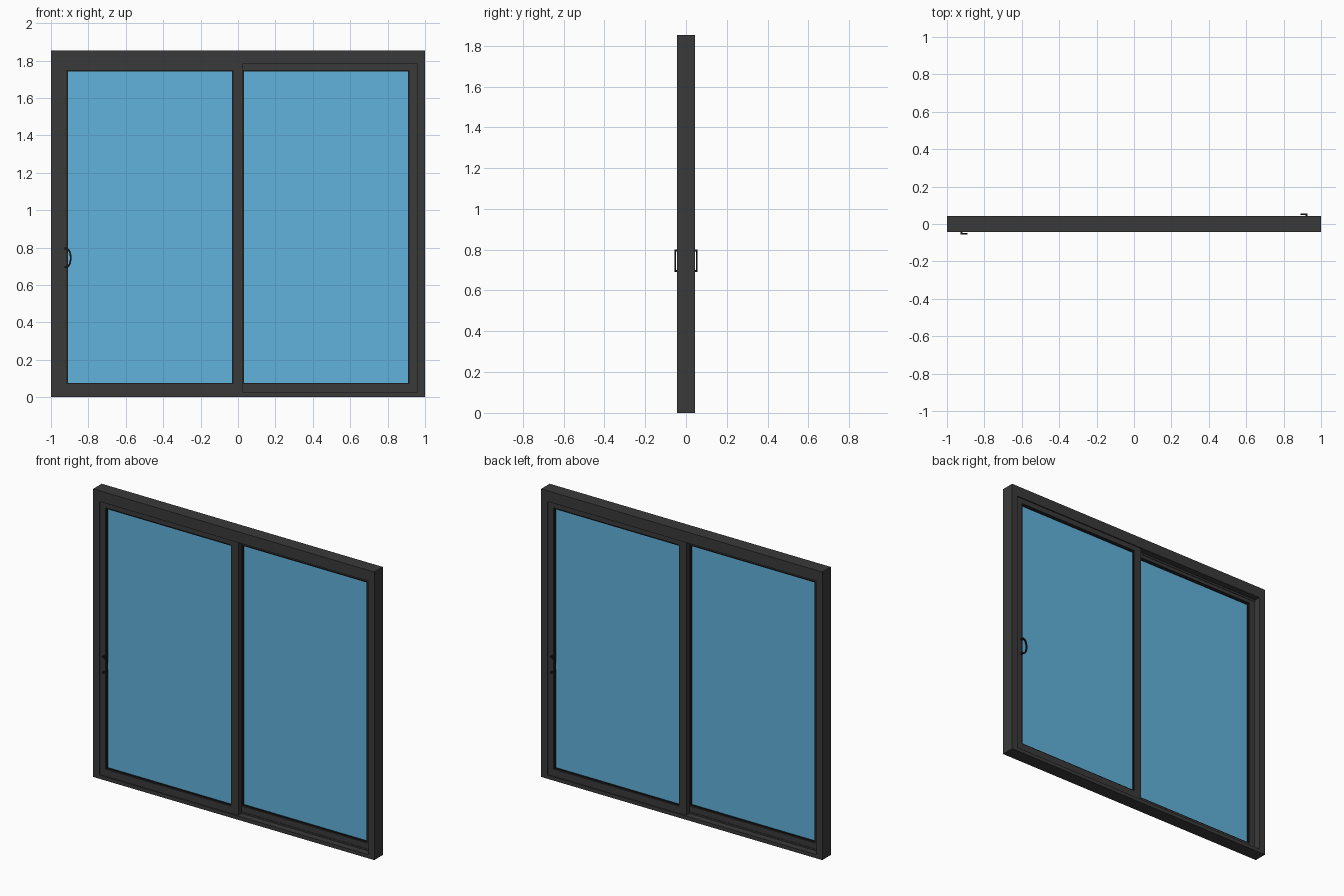
import bpy, bmesh, math

if "Cube" in bpy.data.objects:
    bpy.data.objects.remove(bpy.data.objects["Cube"])


def material(name, color):
    m = bpy.data.materials.new(name)
    m.diffuse_color = color
    m.use_nodes = True
    m.node_tree.nodes["Principled BSDF"].inputs["Base Color"].default_value = m.diffuse_color
    return m


FRAME = material("dark_metal", (0.042, 0.042, 0.042, 1))
BLACK = material("black_trim", (0.012, 0.012, 0.012, 1))
GLASS = material("blue_glass", (0.12, 0.45, 0.72, 0.65))


def finish(name, bm, mat):
    bmesh.ops.recalc_face_normals(bm, faces=bm.faces)
    me = bpy.data.meshes.new(name)
    bm.to_mesh(me)
    bm.free()
    me.materials.append(mat)
    ob = bpy.data.objects.new(name, me)
    bpy.context.collection.objects.link(ob)
    return ob


def box(bm, x, y, z):
    v = [bm.verts.new((a, b, c)) for a in x for b in y for c in z]
    for f in ((0, 1, 3, 2), (4, 6, 7, 5), (0, 4, 5, 1), (2, 3, 7, 6), (0, 2, 6, 4), (1, 5, 7, 3)):
        bm.faces.new([v[i] for i in f])


def ring(name, outer, inner, y, mat):
    """Rectangular border; outer and inner are (x0, x1, z0, z1)."""
    bm = bmesh.new()
    loops = []
    for x0, x1, z0, z1 in (outer, inner):
        for yy in y:
            loops.append([bm.verts.new((a, yy, c)) for a, c in ((x0, z0), (x1, z0), (x1, z1), (x0, z1))])
    of, ob, nf, nb = loops
    for p, q in ((of, nf), (nf, nb), (nb, ob), (ob, of)):
        for i in range(4):
            j = (i + 1) % 4
            bm.faces.new((p[i], p[j], q[j], q[i]))
    return finish(name, bm, mat)


def handle(name):
    """Flat D-shaped pull with two posts reaching back to the sash."""
    bm = bmesh.new()
    cx, cz, n = -0.923, 0.745, 16
    rows = []
    for i in range(n + 1):
        a = -math.pi / 2 + math.pi * i / n
        c, s = max(math.cos(a), 0) ** 0.8, math.sin(a)
        rows.append([bm.verts.new((cx + rx * c, y, cz + rz * s)) for rx, rz, y in (
            (0.033, 0.055, -0.056), (0.033, 0.055, -0.048),
            (0.024, 0.045, -0.048), (0.024, 0.045, -0.056))])
    for p, q in zip(rows, rows[1:]):
        for k in range(4):
            m = (k + 1) % 4
            bm.faces.new((p[k], p[m], q[m], q[k]))
    bm.faces.new(rows[0])
    bm.faces.new(rows[-1])
    for z in (0.690, 0.790):
        box(bm, (cx - 0.004, cx + 0.006), (-0.056, -0.034), (z, z + 0.010))
    return finish(name, bm, BLACK)


# Outer frame, with guide ribs between the two sashes
ring("outer_frame", (-1, 1, 0, 1.853), (-0.957, 0.957, 0.024, 1.783), (-0.043, 0.043), FRAME)
bm = bmesh.new()
for z in ((0.022, 0.034), (1.771, 1.785)):
    box(bm, (-0.957, 0.957), (-0.0015, 0.0015), z)
finish("guide_ribs", bm, FRAME)

# Front sash on the left; the rear sash is the same turned half round
for side, turn in (("front", 0), ("rear", math.pi)):
    parts = [
        ring(side + "_sash", (-0.957, 0.027, 0.024, 1.783), (-0.917, -0.025, 0.07, 1.75), (-0.036, -0.003), FRAME),
        ring(side + "_glazing_bead", (-0.918, -0.024, 0.069, 1.751), (-0.908, -0.031, 0.077, 1.741),
             (-0.029, -0.010), BLACK),
        handle(side + "_handle"),
    ]
    bm = bmesh.new()
    box(bm, (-0.909, -0.030), (-0.022, -0.017), (0.076, 1.742))
    parts.append(finish(side + "_glass", bm, GLASS))
    for p in parts:
        p.rotation_euler.z = turn
